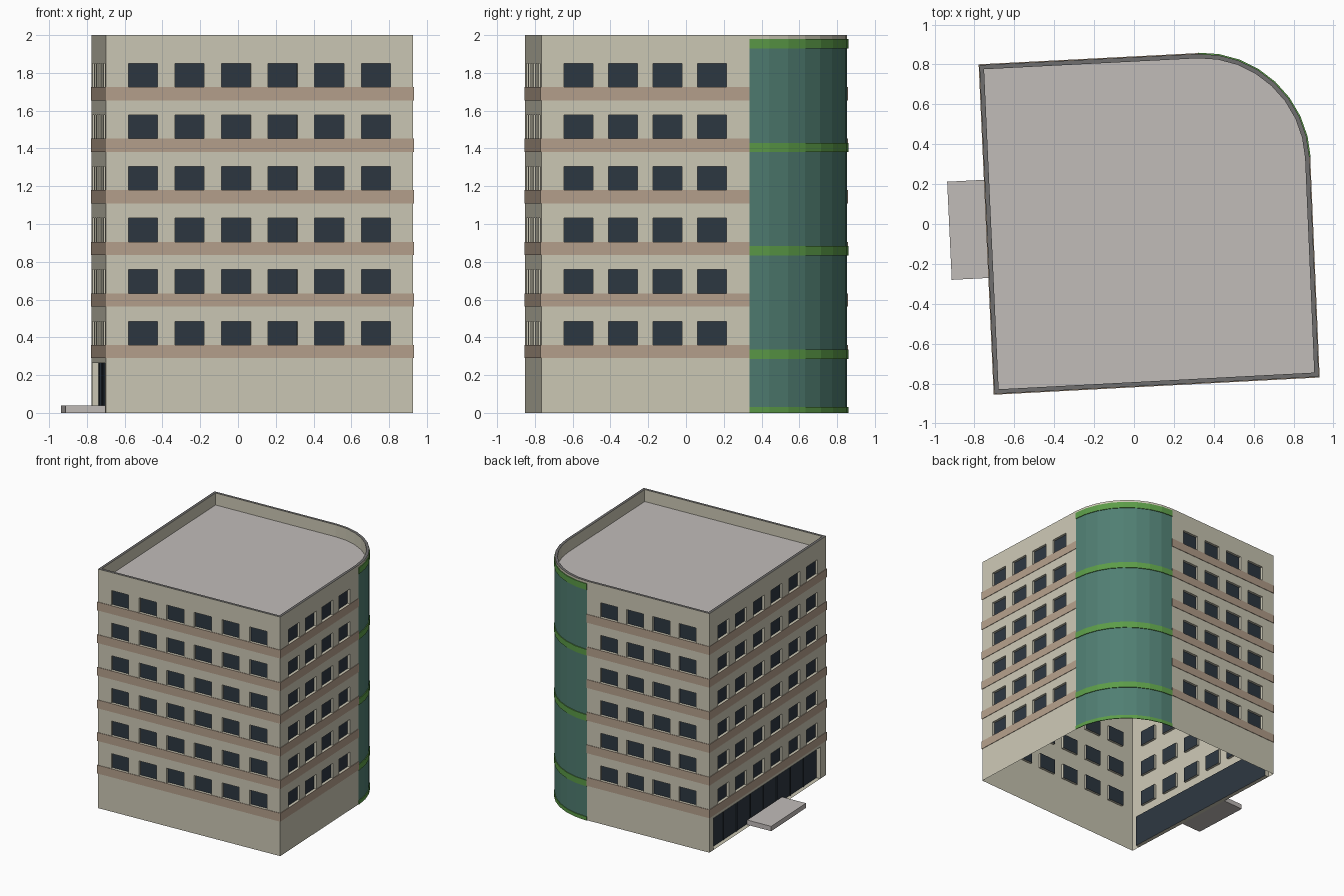
import bpy, math
from mathutils import Vector as V

if "Cube" in bpy.data.objects:
    bpy.data.objects.remove(bpy.data.objects["Cube"])


def mat(name, r, g, b):
    m = bpy.data.materials.new(name)
    m.diffuse_color = [((c / 255 + 0.055) / 1.055) ** 2.4 for c in (r, g, b)] + [1]
    m.use_nodes = True
    m.node_tree.nodes["Principled BSDF"].inputs["Base Color"].default_value = m.diffuse_color
    return m


WALL = mat("beige_wall", 204, 200, 181)
BAND = mat("brown_band", 181, 160, 140)
DARK = mat("dark_glass", 45, 55, 65)
GLASS = mat("green_glass", 80, 126, 114)
GREEN = mat("bright_green", 92, 156, 72)
ROOF = mat("roof_grey", 193, 188, 185)
COPING = mat("coping_grey", 112, 111, 110)


def add(name, quads, m):
    """Object from a list of faces, each a list of points."""
    verts, faces, index = [], [], {}
    for q in quads:
        f = []
        for p in q:
            k = tuple(round(c, 5) for c in p)
            if k not in index:
                index[k] = len(verts)
                verts.append(k)
            f.append(index[k])
        faces.append(f)
    me = bpy.data.meshes.new(name)
    me.from_pydata(verts, [], faces)
    me.materials.append(m)
    me.update()
    ob = bpy.data.objects.new(name, me)
    bpy.context.collection.objects.link(ob)
    return ob


def at(p, z):
    return (p[0], p[1], z)


def offset(path, d, closed=False):
    """Mitred outward offset of a counter-clockwise path."""
    n, out = len(path), []
    for i, p in enumerate(path):
        ns = []
        for a, b in ((i - 1, i), (i, i + 1)):
            if closed or (a >= 0 and b < n):
                t = (path[b % n] - path[a % n]).normalized()
                ns.append(V((t.y, -t.x)))
        m = sum(ns, V((0, 0))).normalized()
        out.append(p + m * d / m.dot(ns[0]))
    return out


def ribbon(path, z0, z1, closed=False, flip=False):
    pts = path + path[:1] if closed else path
    qs = [[at(a, z0), at(b, z0), at(b, z1), at(a, z1)] for a, b in zip(pts, pts[1:])]
    return [q[::-1] for q in qs] if flip else qs


def flat(inner, outer, z, up=True):
    qs = [[at(inner[i], z), at(outer[i], z), at(outer[i + 1], z), at(inner[i + 1], z)]
          for i in range(len(inner) - 1)]
    return qs if up else [q[::-1] for q in qs]


def strip(path, z0, z1, d):
    """Raised band running along a path, with closed ends."""
    o = offset(path, d)
    ends = [[at(path[0], z0), at(o[0], z0), at(o[0], z1), at(path[0], z1)],
            [at(path[-1], z1), at(o[-1], z1), at(o[-1], z0), at(path[-1], z0)]]
    return ribbon(o, z0, z1) + flat(path, o, z1) + flat(path, o, z0, False) + ends


def facade(p0, p1, z0, z1, spans, rows, depth):
    """Wall sheet with recessed openings: returns wall faces and pane faces."""
    t = (p1 - p0).normalized()
    inward = V((-t.y, t.x))
    P = lambda s, z, d=0: at(p0 + t * s + inward * d, z)
    ss = sorted({0, (p1 - p0).length, *[s for sp in spans for s in sp]})
    zs = sorted({z0, z1, *[z for r in rows for z in r]})
    wall, panes = [], []
    for a, b in zip(ss, ss[1:]):
        for c, e in zip(zs, zs[1:]):
            ring = [(a, c), (b, c), (b, e), (a, e)]
            if (a, b) in spans and (c, e) in rows:
                panes.append([P(s, z, depth) for s, z in ring])
                for (s, z), (u, w) in zip(ring, ring[1:] + ring[:1]):
                    wall.append([P(s, z), P(u, w), P(u, w, depth), P(s, z, depth)])
            else:
                wall.append([P(s, z) for s, z in ring])
    return wall, panes


# Footprint, counter-clockwise, with one rounded corner
FL, FR, RB = V((-0.70, -0.852)), V((0.927, -0.766)), V((0.88, 0.335))
BE, BL = V((0.32, 0.853)), V((-0.775, 0.797))
C = V((0.348, 0.316))
N = 8
arc = [C + (RB - C) * math.cos(math.pi / 2 * i / N) + (BE - C) * math.sin(math.pi / 2 * i / N)
       for i in range(N + 1)]
outline = [FL, FR] + arc + [BL]

FLOORS, PITCH, BASE = 6, 0.273, 0.29
ROWS = [(BASE + 0.07 + PITCH * i, BASE + 0.195 + PITCH * i) for i in range(FLOORS)]

# Straight walls with window grids; the left wall also has the shop front
for name, a, b, count in (("front", FL, FR, 6), ("right", FR, RB, 4),
                          ("back", BE, BL, 4), ("left", BL, FL, 6)):
    L, margin, w = (b - a).length, 0.197, 0.155
    mids = [margin + (L - 2 * margin) * i / (count - 1) for i in range(count)]
    wall, panes = facade(a, b, BASE, 2, [(m - w / 2, m + w / 2) for m in mids], ROWS, 0.02)
    shop = name == "left"
    ground, glass = facade(a, b, 0, BASE, [(0.06, L - 0.08)] if shop else [],
                           [(0, 0.265)] if shop else [], 0.035)
    add(name + "_wall", wall + ground, WALL)
    add(name + "_windows", panes, DARK)
    if shop:
        add("shop_front_glass", glass, DARK)
        t = (b - a).normalized()
        inward = V((-t.y, t.x))
        bars = []
        for i in range(1, 8):
            p = a + t * (0.06 + (L - 0.14) * i / 8) + inward * 0.035
            bars += strip([p - t * 0.004, p + t * 0.004], 0, 0.265, 0.006)
        add("shop_front_mullions", bars, DARK)

# Brown floor bands around the straight walls
bands = []
for i in range(FLOORS):
    bands += strip([BE, BL, FL, FR, RB], BASE + PITCH * i, BASE + 0.07 + PITCH * i, 0.004)
add("floor_bands", bands, BAND)

# Rounded glass corner with green rings
add("corner_glass", ribbon(arc, 0, 1.98), GLASS)
add("corner_top_wall", ribbon(arc, 1.98, 2), WALL)
rings = []
for z0, z1 in ((0, 0.03), (0.285, 0.335), (0.832, 0.884), (1.38, 1.43), (1.928, 1.98)):
    rings += strip(arc, z0, z1, 0.006)
add("corner_rings", rings, GREEN)

# Parapet and roof
inner = offset(outline, -0.022, True)
add("parapet_inside", ribbon(inner, 1.9, 2, True, True), WALL)
add("parapet_coping", flat(inner + inner[:1], outline + outline[:1], 2), COPING)
add("roof", [[at(p, 1.9) for p in inner]], ROOF)

# Entrance step on the left
s = [V((-0.937, 0.212)), V((-0.914, -0.28)), V((-0.70, -0.269)), V((-0.723, 0.223))]
add("entrance_step", ribbon(s, 0, 0.04, True) + [[at(p, 0.04) for p in s],
                                                 [at(p, 0) for p in s[::-1]]], ROOF)
